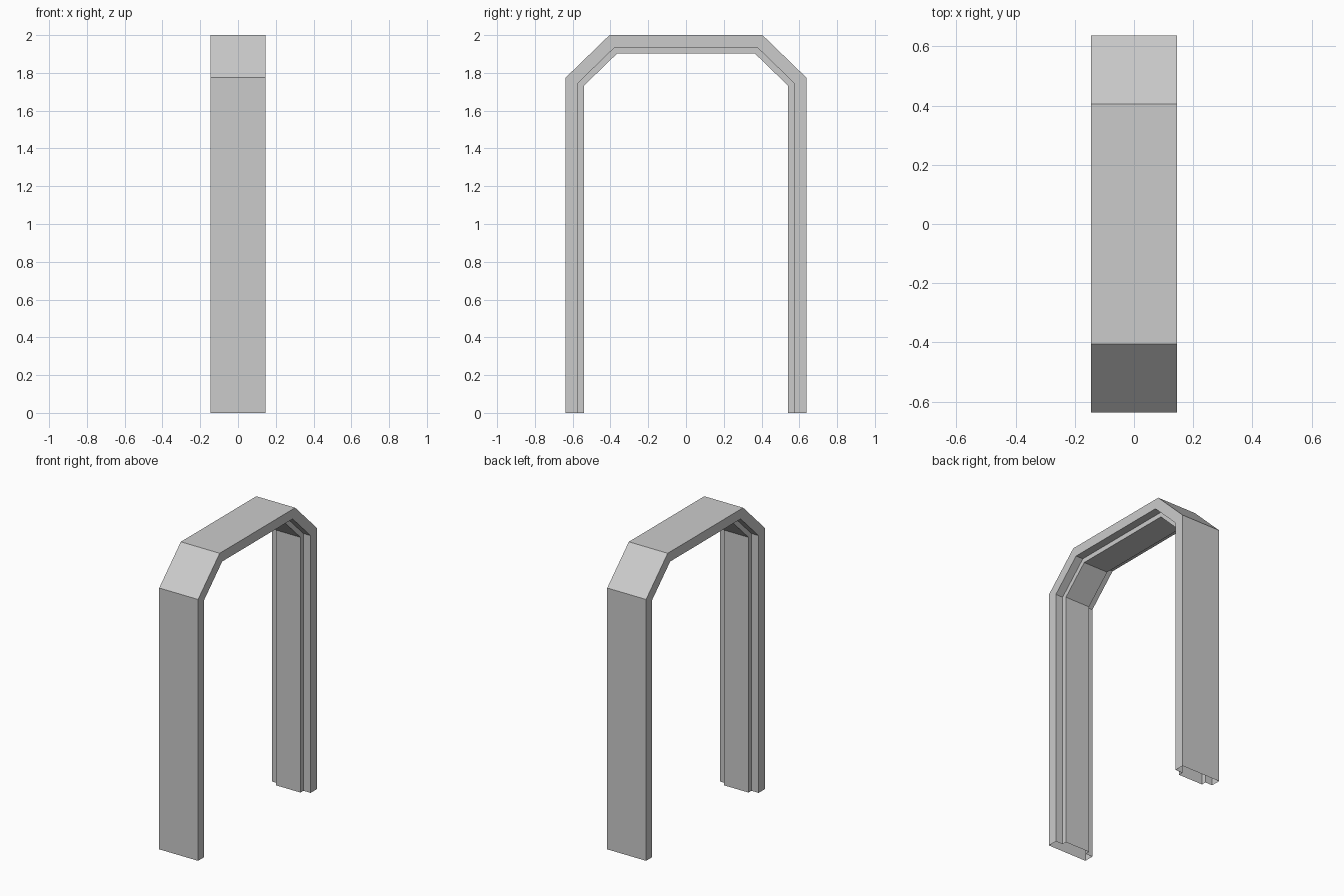
import bpy
import bmesh
import math

cube = bpy.data.objects.get("Cube")
if cube:
    bpy.data.objects.remove(cube, do_unlink=True)

# Plain grey finish
grey = bpy.data.materials.new("light_grey")
grey.use_nodes = True
color = (0.6, 0.6, 0.6, 1)
grey.diffuse_color = color
grey.node_tree.nodes["Principled BSDF"].inputs["Base Color"].default_value = color

# Overall frame sizes
HALF_SPAN, HEIGHT = 0.637, 2.0
CORNER_Y, CORNER_Z = 0.405, 1.775
HALF_WIDTH, STOP_HALF = 0.146, 0.092
LIP, STOP = 0.066, 0.098


def arch_path(depth):
    """Frame outline moved inward by depth, with mitred corners (y, z)."""
    slope = math.atan2(HEIGHT - CORNER_Z, HALF_SPAN - CORNER_Y)
    low = depth * math.tan((math.pi / 2 - slope) / 2)
    high = depth * math.tan(slope / 2)
    half = [(HALF_SPAN - depth, 0),
            (HALF_SPAN - depth, CORNER_Z - low),
            (CORNER_Y - high, HEIGHT - depth)]
    return [(-y, z) for y, z in half] + half[::-1]


# Jamb section: (x, depth inward), with a raised door stop in the middle
section = [(-HALF_WIDTH, 0), (HALF_WIDTH, 0), (HALF_WIDTH, LIP),
           (STOP_HALF, LIP), (STOP_HALF, STOP), (-STOP_HALF, STOP),
           (-STOP_HALF, LIP), (-HALF_WIDTH, LIP)]

# Sweep the section along the arch, leaving the feet open
bm = bmesh.new()
strands = [[bm.verts.new((x, y, z)) for y, z in arch_path(d)] for x, d in section]
for i, a in enumerate(strands):
    b = strands[(i + 1) % len(strands)]
    for k in range(len(a) - 1):
        bm.faces.new((a[k], b[k], b[k + 1], a[k + 1]))
bm.normal_update()

# Make sure the outer top faces up
top = max(bm.faces, key=lambda f: f.calc_center_median().z)
if top.normal.z < 0:
    bmesh.ops.reverse_faces(bm, faces=bm.faces[:])

mesh = bpy.data.meshes.new("door_frame")
bm.to_mesh(mesh)
bm.free()
mesh.materials.append(grey)
frame = bpy.data.objects.new("door_frame", mesh)
bpy.context.collection.objects.link(frame)
